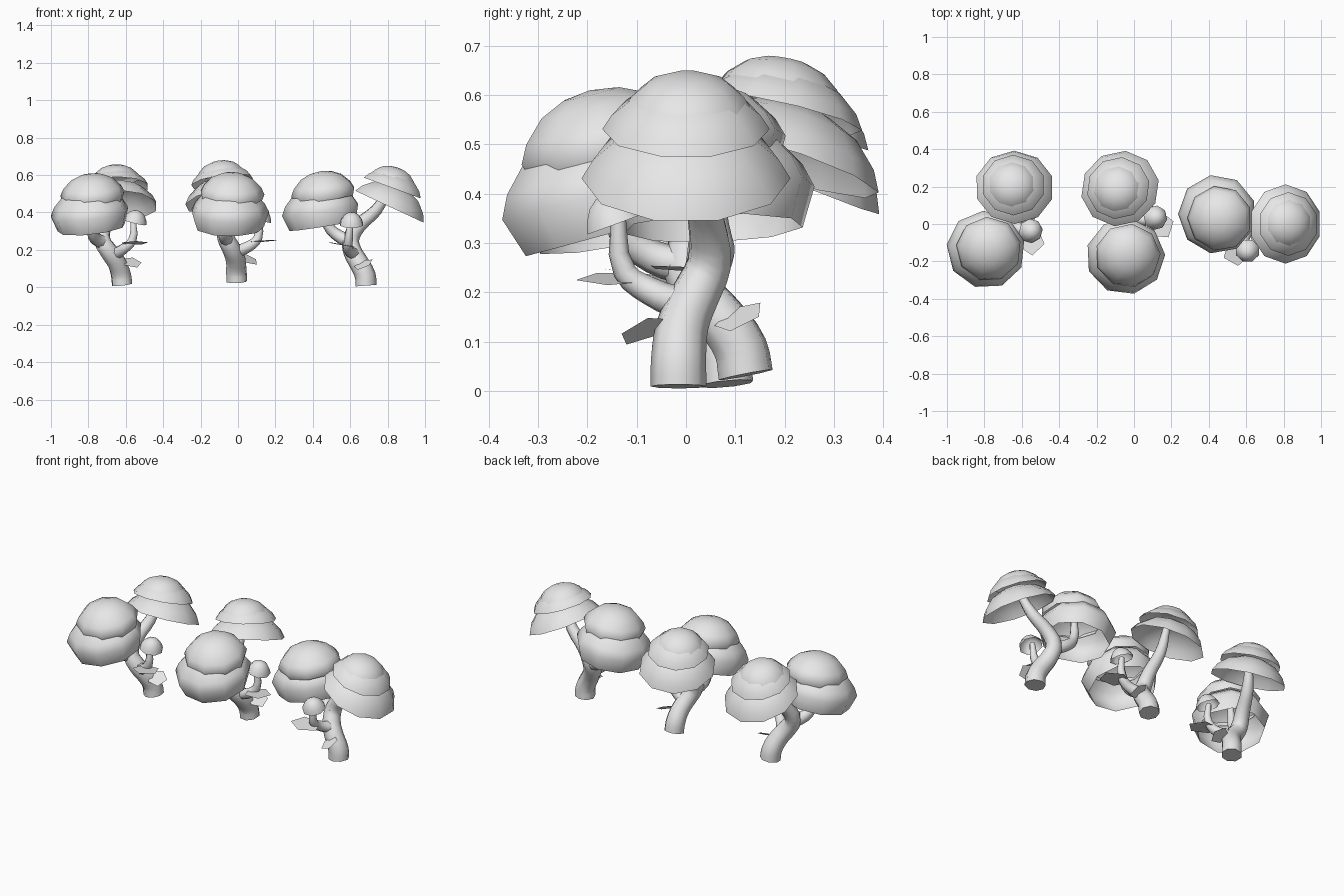
import bpy
import bmesh
from math import radians, cos, sin, tau
from mathutils import Matrix, Vector

cube = bpy.data.objects.get("Cube")
if cube:
    bpy.data.objects.remove(cube)

# One pale grey material for everything
grey = bpy.data.materials.new("pale_grey")
grey.use_nodes = True
grey.diffuse_color = (0.8, 0.8, 0.8, 1)
grey.node_tree.nodes["Principled BSDF"].inputs["Base Color"].default_value = (0.8, 0.8, 0.8, 1)


def rotation(x, y, z=0):
    return (Matrix.Rotation(radians(z), 4, 'Z') @ Matrix.Rotation(radians(x), 4, 'X')
            @ Matrix.Rotation(radians(y), 4, 'Y'))


def finish(bm, name):
    mesh = bpy.data.meshes.new(name)
    bm.to_mesh(mesh)
    bm.free()
    mesh.materials.append(grey)
    return mesh


# Open umbrella of foliage: rings of a rounded profile closed by an apex,
# with an optional skirt (radius, height) that curls in below the widest ring
DOME = [(1, 0), (0.89, 0.33), (0.64, 0.72), (0.34, 0.93)]


def dome(name, center, radius, height, tilt, sides, skirt=()):
    bm = bmesh.new()
    angles = [tau * (i + 0.5) / sides for i in range(sides)]
    rings = [[bm.verts.new((radius * r * cos(a), radius * r * sin(a), height * h)) for a in angles]
             for r, h in [*skirt, *DOME]]
    apex = bm.verts.new((0, 0, height))
    for i in range(sides):
        j = (i + 1) % sides
        for low, high in zip(rings, rings[1:]):
            bm.faces.new((low[i], low[j], high[j], high[i]))
        bm.faces.new((rings[-1][i], rings[-1][j], apex))
    for face in bm.faces:
        face.smooth = True
    bm.transform(Matrix.Translation(center) @ rotation(*tilt))
    return finish(bm, name)


# Five-sided flat leaf
def leaf(name, center, size, tilt):
    bm = bmesh.new()
    bmesh.ops.create_circle(bm, cap_ends=True, segments=5, radius=1)
    bm.transform(Matrix.Translation(center) @ rotation(*tilt) @ Matrix.Diagonal((*size, 1, 1)))
    return finish(bm, name)


# Tapered limb through (x, y, z, radius) points
def limb(name, points):
    curve = bpy.data.curves.new(name, 'CURVE')
    curve.dimensions = '3D'
    curve.bevel_depth = 1
    curve.bevel_resolution = 2
    curve.resolution_u = 3
    curve.use_fill_caps = True
    spline = curve.splines.new('BEZIER')
    spline.bezier_points.add(len(points) - 1)
    for p, (x, y, z, r) in zip(spline.bezier_points, points):
        p.co = (x, y, z)
        p.radius = r
        p.handle_left_type = p.handle_right_type = 'AUTO'
    curve.materials.append(grey)
    return curve


parts = [
    limb("trunk", [(0.004, 0, 0.006, 0.057), (0, 0, 0.06, 0.056), (-0.035, 0.008, 0.13, 0.053),
                   (-0.068, 0.033, 0.19, 0.05), (-0.076, 0.062, 0.255, 0.046),
                   (-0.03, 0.058, 0.33, 0.04), (0.06, 0.042, 0.41, 0.033), (0.13, 0.015, 0.53, 0.02)]),
    limb("side_branch", [(-0.07, 0.05, 0.24, 0.04), (-0.14, 0.08, 0.27, 0.034),
                         (-0.2, 0.075, 0.33, 0.028), (-0.22, 0.06, 0.47, 0.018)]),
    limb("small_branch", [(-0.05, 0.015, 0.17, 0.035), (-0.09, -0.06, 0.2, 0.029),
                          (-0.09, -0.11, 0.24, 0.024), (-0.078, -0.122, 0.35, 0.015)]),
    # Tall crown leans away from the wide, bell-shaped crown
    dome("tall_crown_lower", (0.13, 0.015, 0.428), 0.212, 0.125, (0, 25), 10),
    dome("tall_crown_middle", (0.145, 0.015, 0.528), 0.17, 0.09, (0, 20), 10),
    dome("tall_crown_top", (0.15, 0.018, 0.572), 0.128, 0.07, (0, 18), 10),
    dome("wide_crown_lower", (-0.235, 0.067, 0.41), 0.212, 0.14, (2, -9), 9, [(0.87, -0.6)]),
    dome("wide_crown_top", (-0.222, 0.045, 0.507), 0.175, 0.112, (4, -8), 9, [(0.93, -0.32)]),
    dome("small_crown", (-0.073, -0.128, 0.335), 0.066, 0.065, (20, 0), 8),
    leaf("branch_leaf", (-0.125, -0.13, 0.225), (0.085, 0.075), (8, 6, 40)),
    leaf("trunk_leaf", (-0.01, -0.07, 0.12), (0.055, 0.055), (24, -22, 0)),
]

# Three copies of the tree, each turned and leaning a little
trees = [
    ("right_tree", (-0.62, 0.078, 0.008), (-5, -3, 73)),
    ("middle_tree", (-0.005, 0.118, 0.026), (-5, -6, 102)),
    ("left_tree", (0.68, -0.015, 0.003), (0, 0, 0)),
]
for tree, place, turn in trees:
    for data in parts:
        obj = bpy.data.objects.new(tree + "_" + data.name, data)
        bpy.context.collection.objects.link(obj)
        obj.matrix_world = Matrix.Translation(Vector(place)) @ rotation(*turn)
